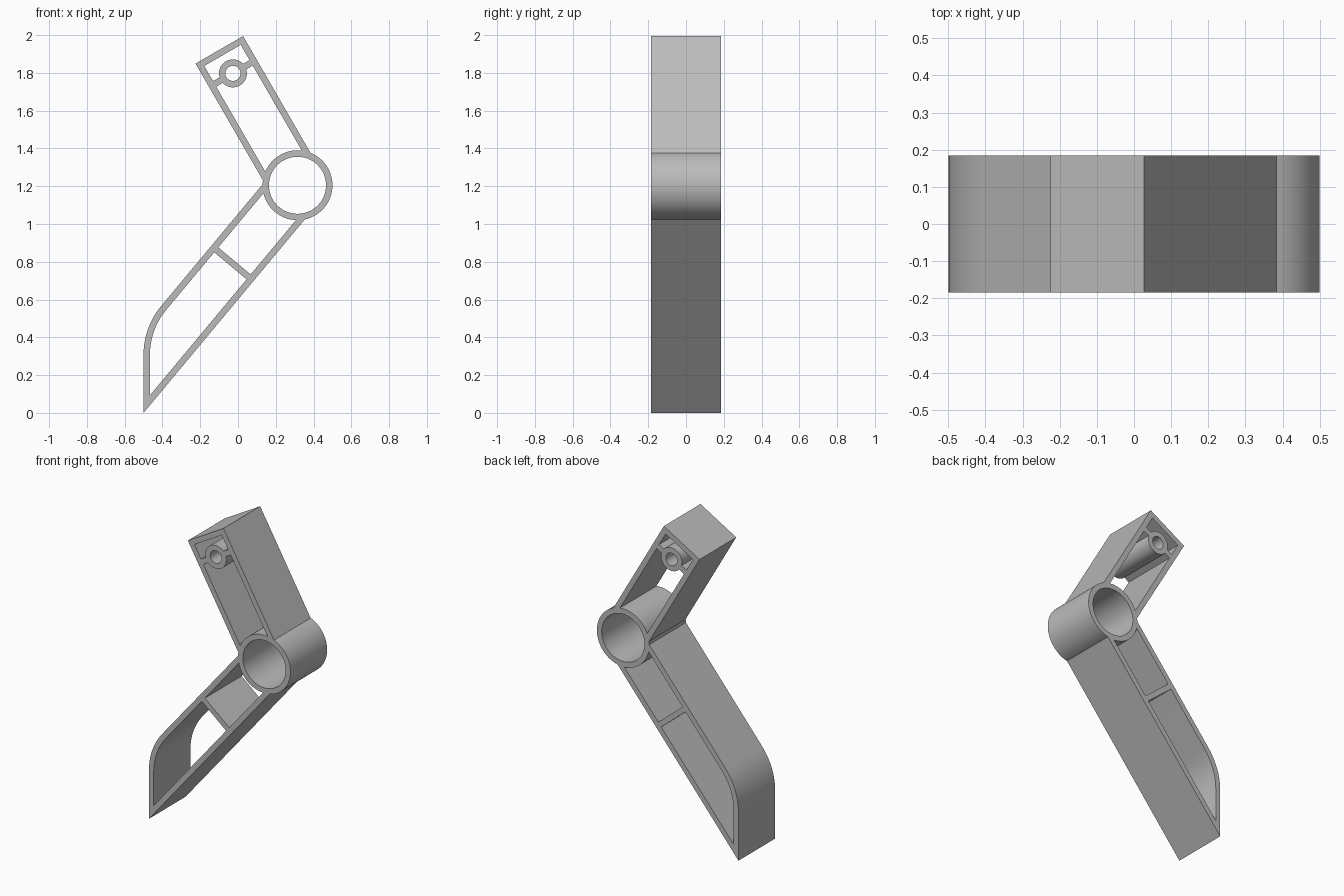
import bpy
import math
from math import asin, cos, degrees, hypot, radians, sin, sqrt, tan
from mathutils import Matrix, Vector

cube = bpy.data.objects.get("Cube")
if cube:
    bpy.data.objects.remove(cube, do_unlink=True)

# Main dimensions
WALL = 0.034
HALF = 0.1455            # half width of both arms
INNER = HALF - WALL
DEPTH = 0.37
HUB = Vector((0.315, 1.205))
HUB_R, BORE_R = 0.185, 0.151
UP, DOWN = 120, 230.2    # arm directions in degrees
ARM_LEN, PIN_POS = 0.828, 0.684
PIN_R, PIN_BORE = 0.074, 0.04
RIB_POS = 0.538
LEFT = -0.5
BEND_R = 0.4


def polar(angle, r=1.0):
    return Vector((cos(radians(angle)), sin(radians(angle)))) * r


def arc(center, r, a0, a1, step=4):
    n = max(2, round(abs(a1 - a0) / step))
    return [center + polar(a0 + (a1 - a0) * i / n, r) for i in range(n + 1)]


def circle(center, r, n):
    return [center + polar(360 * i / n, r) for i in range(n)]


def on_arm(direction, along, side):
    """Point beside an arm axis; positive side is clockwise of its direction."""
    return HUB + polar(direction, along) + polar(direction - 90, side)


def on_left(side, x):
    """Where an edge line of the lower arm crosses a vertical line."""
    p, d = on_arm(DOWN, 0, side), polar(DOWN)
    return p + d * ((x - p.x) / d.x)


def bend(side, x, r):
    """Rounded corner from the lower arm's upper edge into its vertical edge."""
    turn = 270 - DOWN
    corner = on_left(side, x)
    center = corner + Vector((r, -r * tan(radians(turn / 2))))
    return arc(center, r, 180 - turn, 180)


# Outer outline: hub, upper arm, inside of the elbow, lower arm
spread = degrees(asin(HALF / HUB_R))
outer = arc(HUB, HUB_R, DOWN + spread - 360, UP - spread)
outer += [on_arm(UP, ARM_LEN, HALF), on_arm(UP, ARM_LEN, -HALF)]
outer += arc(HUB, HUB_R, UP + spread, DOWN - spread)
outer += bend(HALF, LEFT, BEND_R)
outer += [on_left(-HALF, LEFT)]

# Upper arm openings on both sides of the pin tube and its ribs
inner_spread = degrees(asin(INNER / HUB_R))
pin = on_arm(UP, PIN_POS, 0)
rib_angle = degrees(asin(WALL / 2 / PIN_R))
low, high = PIN_POS - WALL / 2, PIN_POS + WALL / 2
upper_long = arc(HUB, HUB_R, UP + inner_spread, UP - inner_spread)
upper_long += [on_arm(UP, low, INNER)]
upper_long += arc(pin, PIN_R, UP - 90 - rib_angle, UP - 270 + rib_angle, 8)
upper_long += [on_arm(UP, low, -INNER)]

top = ARM_LEN - WALL
upper_end = [on_arm(UP, high, -INNER)]
upper_end += arc(pin, PIN_R, UP + 90 - rib_angle, UP - 90 + rib_angle, 8)
upper_end += [on_arm(UP, high, INNER), on_arm(UP, top, INNER), on_arm(UP, top, -INNER)]

# Lower arm openings on both sides of the cross rib
lower_short = arc(HUB, HUB_R, DOWN + inner_spread, DOWN - inner_spread)
lower_short += [on_arm(DOWN, RIB_POS - WALL / 2, s) for s in (INNER, -INNER)]
lower_long = [on_arm(DOWN, RIB_POS + WALL / 2, s) for s in (-INNER, INNER)]
lower_long += bend(INNER, LEFT + WALL, BEND_R - WALL)
lower_long += [on_left(-INNER, LEFT + WALL)]

# Filled profile, extruded front to back
profile = bpy.data.curves.new("frame_profile", "CURVE")
profile.dimensions = "2D"
profile.fill_mode = "BOTH"
profile.extrude = DEPTH / 2
for loop in (outer, upper_long, upper_end, lower_short, lower_long,
             circle(HUB, BORE_R, 90), circle(pin, PIN_BORE, 40)):
    spline = profile.splines.new("POLY")
    spline.points.add(len(loop) - 1)
    for point, co in zip(spline.points, loop):
        point.co = (co.x, co.y, 0, 1)
    spline.use_cyclic_u = True

frame = bpy.data.objects.new("angled_bracket_frame", profile)
bpy.context.collection.objects.link(frame)
bpy.ops.object.select_all(action="DESELECT")
frame.select_set(True)
bpy.context.view_layer.objects.active = frame
bpy.ops.object.convert(target="MESH")
frame = bpy.context.object
frame.data.transform(Matrix.Rotation(radians(90), 4, "X"))

# Weld caps to walls and smooth only the round surfaces
bpy.ops.object.mode_set(mode="EDIT")
bpy.ops.mesh.select_all(action="SELECT")
bpy.ops.mesh.remove_doubles(threshold=0.0001)
bpy.ops.mesh.normals_make_consistent(inside=False)
bpy.ops.object.mode_set(mode="OBJECT")
bpy.ops.object.shade_smooth_by_angle(angle=radians(25))

# Plain grey finish
grey = bpy.data.materials.new("plain_grey")
grey.use_nodes = True
color = (0.5, 0.5, 0.5, 1)
grey.diffuse_color = color
grey.node_tree.nodes["Principled BSDF"].inputs["Base Color"].default_value = color
frame.data.materials.clear()
frame.data.materials.append(grey)
